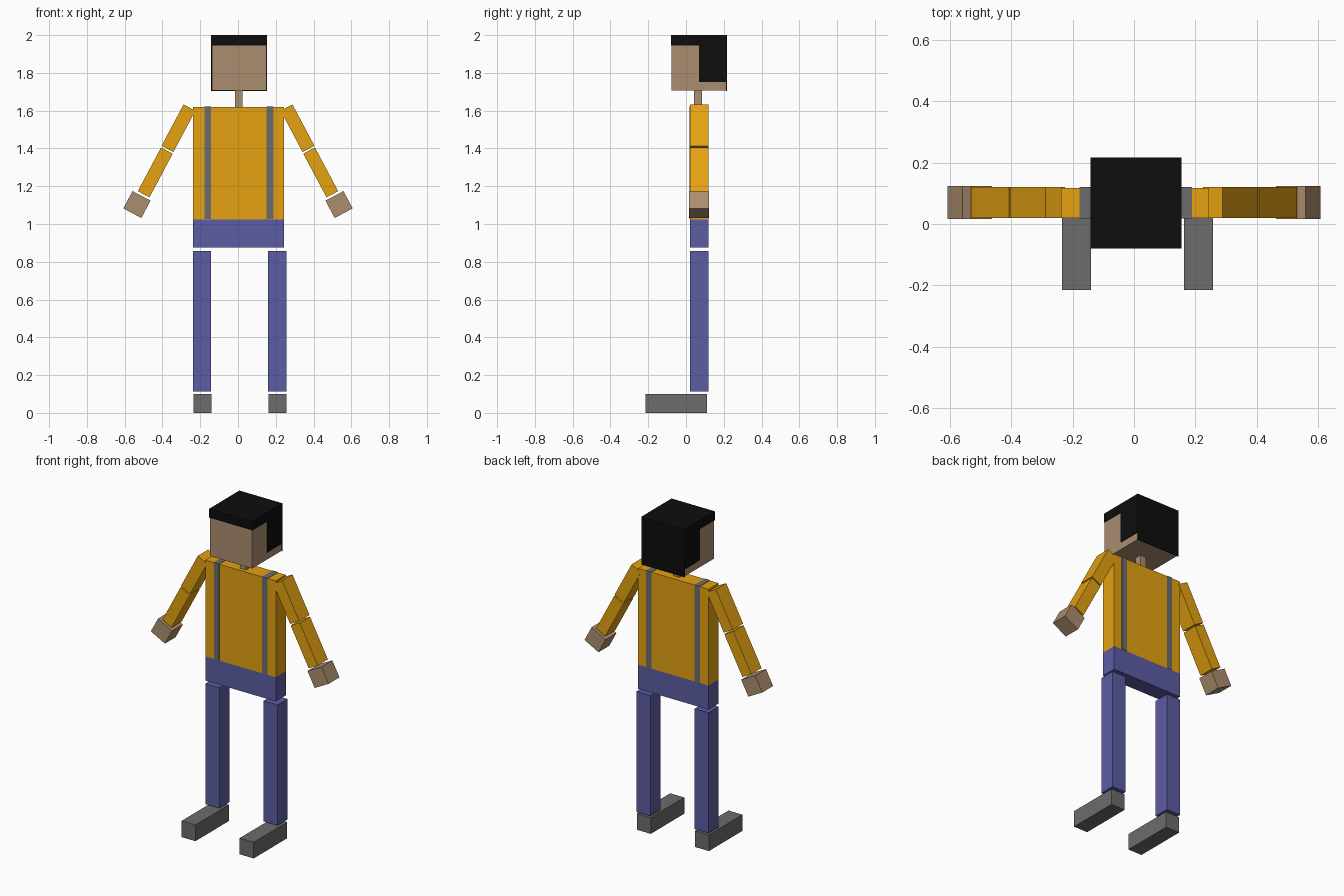
import bpy
from math import radians

if "Cube" in bpy.data.objects:
    bpy.data.objects.remove(bpy.data.objects["Cube"])


def material(name, rgb):
    m = bpy.data.materials.new(name)
    m.diffuse_color = (*rgb, 1)
    m.use_nodes = True
    m.node_tree.nodes["Principled BSDF"].inputs["Base Color"].default_value = m.diffuse_color
    return m


SHIRT = material("shirt_yellow", (0.78, 0.36, 0.006))
BLUE = material("trouser_blue", (0.107, 0.107, 0.37))
SKIN = material("skin", (0.41, 0.27, 0.16))
GREY = material("dark_grey", (0.15, 0.15, 0.15))
BLACK = material("hair_black", (0.004, 0.004, 0.004))


def block(name, center, size, mat, tilt=0.0):
    bpy.ops.mesh.primitive_cube_add(size=1, location=center,
                                    rotation=(0, radians(tilt), 0))
    o = bpy.context.object
    o.name = name
    o.scale = size
    bpy.ops.object.transform_apply(location=False, rotation=False, scale=True)
    o.data.materials.append(mat)
    return o


def span(name, x, y, z, mat):
    """Axis-aligned block given as (min, max) ranges."""
    return block(name, [(a + b) / 2 for a, b in (x, y, z)],
                 [b - a for a, b in (x, y, z)], mat)


BODY_Y = (0.02, 0.118)

# Torso, hips and neck
span("torso", (-0.237, 0.244), BODY_Y, (1.025, 1.62), SHIRT)
span("hips", (-0.237, 0.244), BODY_Y, (0.876, 1.025), BLUE)
span("neck", (-0.016, 0.025), (0.043, 0.086), (1.62, 1.71), SKIN)

# Suspender straps wrapping front, top and back
for side, x in (("left", (-0.178, -0.142)), ("right", (0.152, 0.189))):
    span(f"{side}_strap", x, (0.018, 0.12), (1.026, 1.622), GREY)

# Head with hair: cap, back half and thin sheet down the back
span("head", (-0.138, 0.15), (-0.076, 0.213), (1.708, 1.995), SKIN)
HAIR_X = (-0.142, 0.154)
span("hair_top", HAIR_X, (-0.079, 0.216), (1.945, 2.0), BLACK)
span("hair_back", HAIR_X, (0.068, 0.216), (1.753, 1.945), BLACK)
span("hair_nape", HAIR_X, (0.212, 0.216), (1.705, 1.753), BLACK)

# Legs and feet
for side, x in (("left", (-0.237, -0.142)), ("right", (0.16, 0.256))):
    span(f"{side}_leg", x, BODY_Y, (0.113, 0.857), BLUE)
    span(f"{side}_foot", (x[0] + 0.002, x[1] + 0.002), (-0.215, 0.112), (0, 0.1), GREY)

# Arms and hands, mirrored
for side, s in (("left", -1), ("right", 1)):
    tilt = -28 * s
    block(f"{side}_upper_arm", (0.315 * s, 0.07, 1.507), (0.071, 0.1, 0.248), SHIRT, tilt)
    block(f"{side}_forearm", (0.438 * s, 0.07, 1.273), (0.07, 0.1, 0.262), SHIRT, tilt)
    block(f"{side}_hand", (0.535 * s, 0.07, 1.103), (0.108, 0.106, 0.104), SKIN, tilt)
